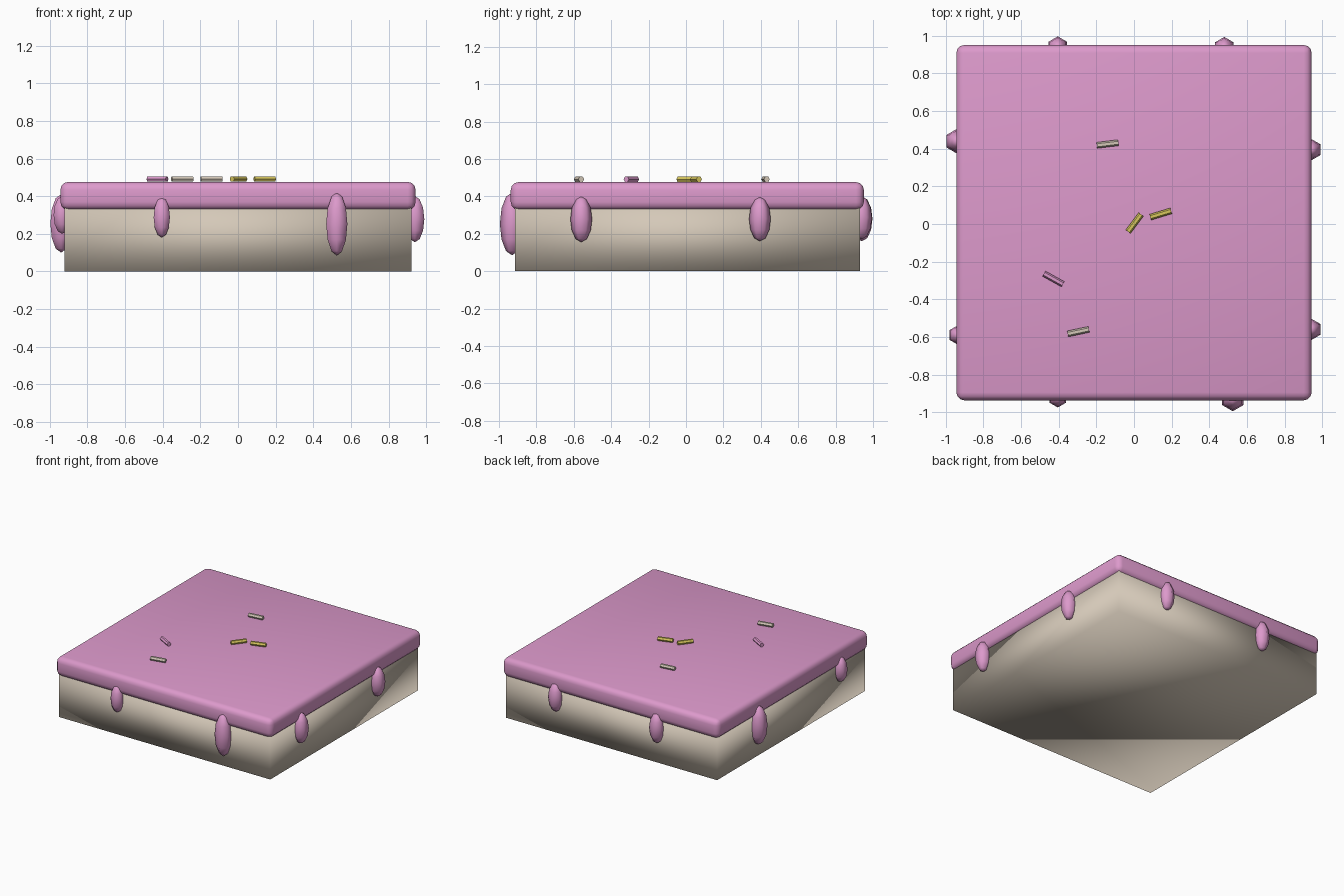
import bpy, bmesh
from math import radians
from mathutils import Matrix, Vector

if "Cube" in bpy.data.objects:
    bpy.data.objects.remove(bpy.data.objects["Cube"], do_unlink=True)


def material(name, rgb):
    m = bpy.data.materials.new(name)
    m.use_nodes = True
    m.diffuse_color = (*rgb, 1)
    m.node_tree.nodes["Principled BSDF"].inputs["Base Color"].default_value = (*rgb, 1)
    return m


PINK = material("pink icing", (0.72, 0.32, 0.60))
CREAM = material("cream sponge", (0.66, 0.58, 0.48))
YELLOW = material("yellow sprinkle", (0.68, 0.57, 0.11))


def add_object(name, bm, mat, smooth):
    mesh = bpy.data.meshes.new(name)
    for f in bm.faces:
        f.smooth = smooth
    bm.to_mesh(mesh)
    bm.free()
    mesh.materials.append(mat)
    obj = bpy.data.objects.new(name, mesh)
    bpy.context.collection.objects.link(obj)
    return obj


def slab(name, width, z0, z1, mat, bevel=0):
    bm = bmesh.new()
    bmesh.ops.create_cube(bm, size=1)
    bmesh.ops.scale(bm, vec=(width, width, z1 - z0), verts=bm.verts)
    bmesh.ops.translate(bm, vec=(0, 0.007, (z0 + z1) / 2), verts=bm.verts)
    if bevel:
        bmesh.ops.bevel(bm, geom=bm.edges[:], offset=bevel, segments=3,
                        profile=0.5, affect='EDGES')
    return add_object(name, bm, mat, True)


# Sponge base and rounded icing layer
slab("cake_base", 1.845, 0, 0.36, CREAM)
slab("icing_layer", 1.888, 0.327, 0.476, PINK, 0.042)

# Icing drips: x, y, radius, bottom, top
drips = [
    (0.525, -0.93, 0.065, 0.085, 0.42), (-0.405, -0.925, 0.05, 0.18, 0.395),
    (0.94, -0.56, 0.058, 0.155, 0.40), (0.94, 0.395, 0.058, 0.16, 0.397),
    (-0.94, 0.44, 0.066, 0.10, 0.41), (-0.935, -0.59, 0.052, 0.2, 0.40),
    (-0.405, 0.94, 0.057, 0.16, 0.40), (0.48, 0.938, 0.056, 0.17, 0.40),
]
for i, (x, y, r, low, high) in enumerate(drips, 1):
    bm = bmesh.new()
    bmesh.ops.create_uvsphere(bm, u_segments=6, v_segments=6, radius=1)
    bmesh.ops.scale(bm, vec=(r, r, (high - low) / 2), verts=bm.verts)
    bmesh.ops.translate(bm, vec=(x, y, (low + high) / 2), verts=bm.verts)
    add_object(f"icing_drip_{i}", bm, PINK, True)

# Sprinkles: x, y, heading, colour
sprinkles = [
    (-0.14, 0.425, 7, CREAM), (0.003, 0.005, 53, YELLOW),
    (0.142, 0.053, 17, YELLOW), (-0.428, -0.292, -29, PINK),
    (-0.296, -0.572, 12, CREAM),
]
for i, (x, y, angle, mat) in enumerate(sprinkles, 1):
    bm = bmesh.new()
    bmesh.ops.create_cone(bm, cap_ends=True, segments=6, radius1=0.016,
                          radius2=0.016, depth=0.115)
    bm.transform(Matrix.Translation(Vector((x, y, 0.491)))
                 @ Matrix.Rotation(radians(angle), 4, 'Z')
                 @ Matrix.Rotation(radians(90), 4, 'Y'))
    add_object(f"sprinkle_{i}", bm, mat, False)
